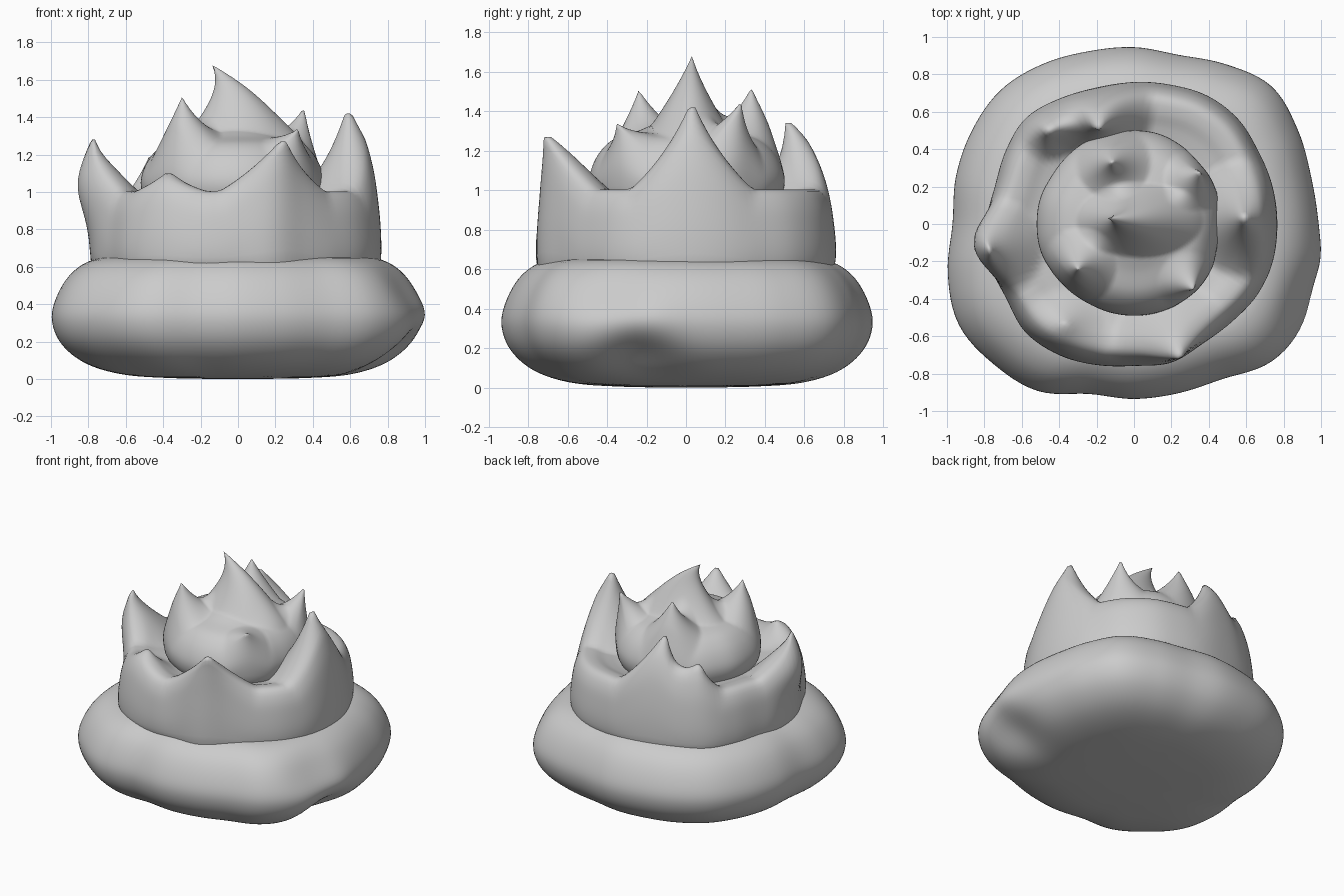
import bpy, bmesh
from math import sin, cos, tau, hypot, exp

if "Cube" in bpy.data.objects:
    bpy.data.objects.remove(bpy.data.objects["Cube"])

SEG, RINGS = 144, 90


def catmull(p0, p1, p2, p3, t):
    return 0.5 * (2*p1 + (p2-p0)*t + (2*p0-5*p1+4*p2-p3)*t*t + (3*p1-p0-3*p2+p3)*t**3)


def loop_radius(radii, a):
    n = len(radii)
    f = (a / tau) * n
    i = int(f)
    return catmull(*[radii[(i + k) % n] for k in (-1, 0, 1, 2)], f - i)


def smooth_profile(pts):
    # even spacing along a smooth curve through the profile points
    n, fine = len(pts), []
    for i in range(n - 1):
        q = [pts[min(max(i + k, 0), n - 1)] for k in (-1, 0, 1, 2)]
        for s in range(30):
            fine.append(tuple(catmull(*[p[c] for p in q], s / 30) for c in (0, 1)))
    fine.append(pts[-1])
    d = [0]
    for a, b in zip(fine, fine[1:]):
        d.append(d[-1] + hypot(b[0]-a[0], b[1]-a[1]))
    out, j = [], 0
    for k in range(RINGS):
        t = d[-1] * k / (RINGS - 1)
        while j < len(d) - 2 and d[j+1] < t:
            j += 1
        u = (t - d[j]) / max(d[j+1] - d[j], 1e-9)
        out.append(tuple(fine[j][c] + (fine[j+1][c] - fine[j][c]) * u for c in (0, 1)))
    return out


def blob(name, radii, profile, spikes=(), z0=0, z1=1, blunt=0, lumps=()):
    """Lobed turned body.
    spikes = (base x, base y, tip x, tip y, tip z, reach, power, y squeeze)
    lumps = (x, y, z, size, push x, push y, push z)"""
    bm = bmesh.new()
    prof = smooth_profile(profile)

    def place(x, y, z):
        ramp = min(max((z - z0) / (z1 - z0), 0), 1)
        px, py, pz = x, y, z
        for bx, by, tx, ty, tz, reach, power, sq in spikes:
            d = max(hypot(x - bx, (y - by) * sq) - blunt, 0)
            if d < reach:
                w = (1 - d / reach) ** power * ramp
                pz += (tz - pz) * w
                px += (tx - bx) * w**2 + (bx - x) * 0.3 * w
                py += (ty - by) * w**2 + (by - y) * 0.3 * w
        qx, qy, qz = px, py, pz
        for lx, ly, lz, size, dx, dy, dz in lumps:
            g = exp(-((px-lx)**2 + (py-ly)**2 + (pz-lz)**2) / size**2)
            qx, qy, qz = qx + dx * g, qy + dy * g, qz + dz * g
        return bm.verts.new((qx, qy, qz))

    bottom = place(0, 0, prof[0][1])
    rings = []
    for f, z in prof[1:-1]:
        rings.append([place(f * loop_radius(radii, a) * cos(a), f * loop_radius(radii, a) * sin(a), z)
                      for a in (tau * i / SEG for i in range(SEG))])
    top = place(0, 0, prof[-1][1])
    for i in range(SEG):
        j = (i + 1) % SEG
        bm.faces.new((bottom, rings[0][j], rings[0][i]))
        bm.faces.new((top, rings[-1][i], rings[-1][j]))
        for a, b in zip(rings, rings[1:]):
            bm.faces.new((a[i], a[j], b[j], b[i]))
    me = bpy.data.meshes.new(name)
    bm.to_mesh(me)
    bm.free()
    me.shade_smooth()
    ob = bpy.data.objects.new(name, me)
    bpy.context.collection.objects.link(ob)
    return ob


# wide cushion at the bottom, with a low ridge on the right side
blob("base_cushion",
     [.985, .98, 1.01, 1.04, .985, .935, .945, .955, .985, 1.01, 1.0, .985,
      .97, 1.03, 1.08, 1.06, 1.03, .94, .935, .935, .955, 1.04, 1.06, 1.01],
     [(0, .0), (.35, .005), (.62, .025), (.82, .085), (.95, .19), (1, .32),
      (.97, .45), (.89, .57), (.77, .64), (.6, .65), (0, .65)],
     lumps=[(.9, -.25, .1, .22, -.05, 0, .05), (1, -.2, .3, .16, .03, 0, 0),
            (.93, -.45, .52, .2, -.03, .02, -.02)])

# middle layer with a ring of peaks
blob("middle_layer",
     [.77, .77, .77, .79, .79, .77, .76, .76, .78, .81, .79, .77,
      .79, .8, .79, .82, .81, .78, .76, .77, .74, .74, .76, .77],
     [(0, .55), (.9, .55), (.98, .6), (1, .68), (.99, .8), (.96, .92),
      (.9, .995), (.8, 1.0), (.68, .97), (.5, .95), (0, .95)],
     [(.60, .03, .59, .03, 1.42, .29, 1.15, 1),
      (.21, -.63, .24, -.70, 1.27, .29, 1.15, 1),
      (-.37, -.57, -.37, -.54, 1.10, .2, 1.3, 1),
      (-.73, -.12, -.75, -.14, 1.28, .23, 1.1, 1),
      (-.45, .51, -.46, .50, 1.19, .15, 1.3, 1),
      (-.18, .60, -.19, .52, 1.34, .26, 1.2, 1)],
     .62, .98, blunt=.025,
     lumps=[(-.78, -.1, 1.05, .2, -.08, 0, 0), (-.66, -.1, 1.25, .12, -.02, 0, 0)])

# top dollop with hooked centre peak
blob("top_dollop",
     [.46, .47, .48, .48, .49, .5, .5, .5, .51, .51, .51, .52,
      .52, .52, .51, .5, .49, .49, .49, .49, .49, .49, .48, .46],
     [(0, .9), (.8, .9), (.95, .96), (1, 1.04), (.97, 1.12), (.88, 1.2),
      (.74, 1.26), (.5, 1.3), (.25, 1.35), (0, 1.38)],
     [(.03, .02, -.14, .03, 1.68, .34, 1.2, 1.7),
      (-.29, -.22, -.30, -.24, 1.51, .2, 1.2, 1),
      (-.11, .33, -.12, .33, 1.52, .2, 1.2, 1),
      (.33, .24, .35, .28, 1.45, .17, 1.2, 1),
      (.29, -.31, .32, -.35, 1.34, .16, 1.1, 1)],
     .98, 1.2)
